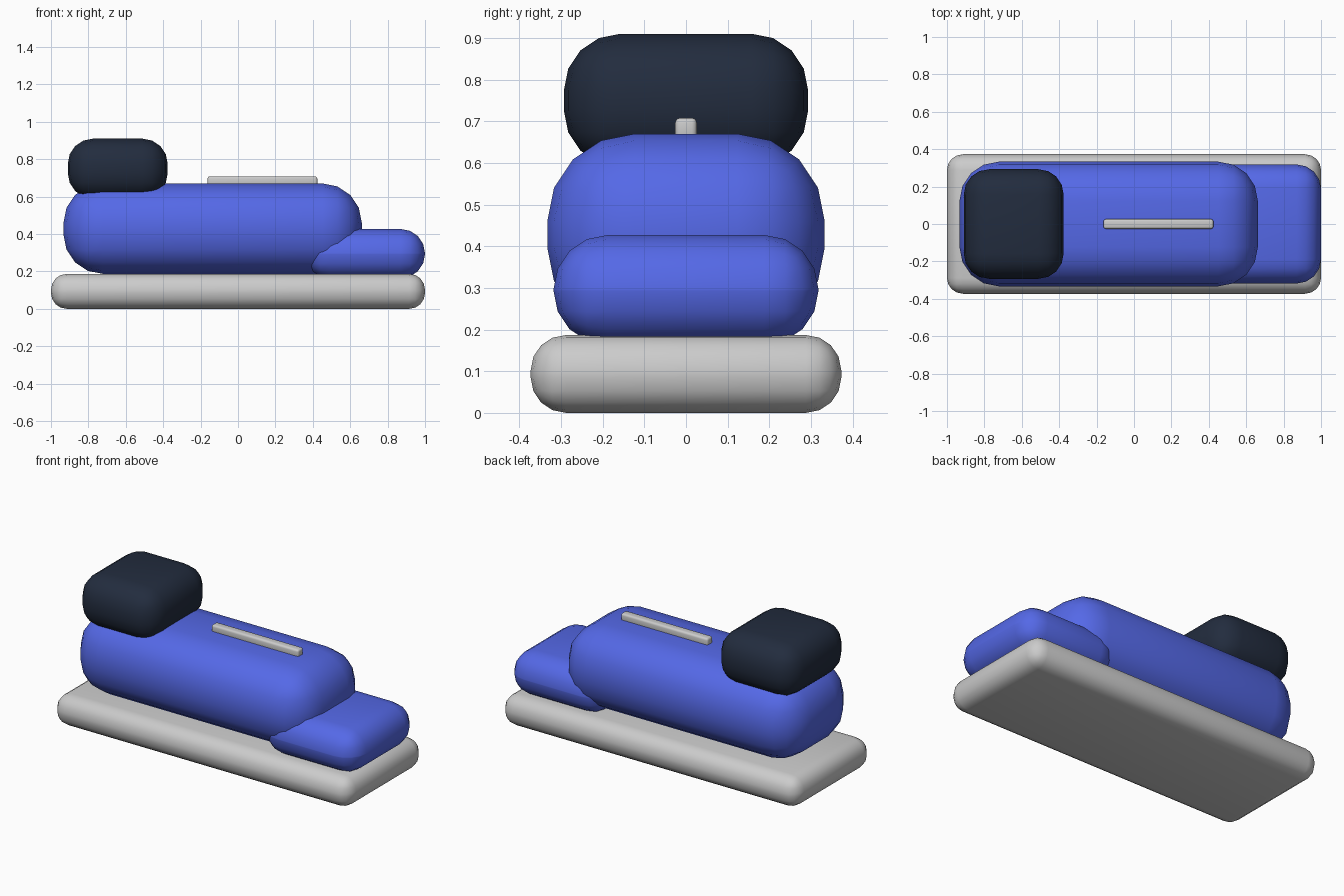
import bpy, math

if "Cube" in bpy.data.objects:
    bpy.data.objects.remove(bpy.data.objects["Cube"])


def material(name, rgb):
    m = bpy.data.materials.new(name)
    m.diffuse_color = (*rgb, 1)
    m.use_nodes = True
    m.node_tree.nodes["Principled BSDF"].inputs["Base Color"].default_value = m.diffuse_color
    return m


def rounded_box(name, x, y, z, radius, segments=4, mat=None):
    """Box from (min, max) ranges with softly rounded edges."""
    lo, hi = zip(x, y, z)
    bpy.ops.mesh.primitive_cube_add(
        size=1, location=[(a + b) / 2 for a, b in zip(lo, hi)])
    ob = bpy.context.object
    ob.name = name
    ob.scale = [b - a for a, b in zip(lo, hi)]
    bpy.ops.object.transform_apply(location=False, rotation=False, scale=True)
    bevel = ob.modifiers.new("Round", 'BEVEL')
    bevel.width = radius
    bevel.segments = segments
    bpy.ops.object.modifier_apply(modifier=bevel.name)
    bpy.ops.object.shade_smooth_by_angle(angle=math.radians(40))
    if mat:
        ob.data.materials.append(mat)
    return ob


blue = material("blue", (0.09, 0.14, 0.80))
navy = material("navy", (0.016, 0.025, 0.048))

# Base slab
rounded_box("base", (-1, 1), (-0.373, 0.373), (0, 0.187), 0.085)
# Main body and the lower block at its right end
rounded_box("body", (-0.933, 0.662), (-0.333, 0.333), (0.187, 0.67), 0.21, mat=blue)
rounded_box("lower_block", (0.36, 1), (-0.318, 0.318), (0.163, 0.427), 0.13, mat=blue)
# Dark raised block at the left end
rounded_box("top_block", (-0.91, -0.376), (-0.293, 0.293), (0.59, 0.91), 0.135, mat=navy)
# Thin strip along the top of the body
rounded_box("top_strip", (-0.163, 0.424), (-0.026, 0.026), (0.655, 0.708), 0.012, 3)
